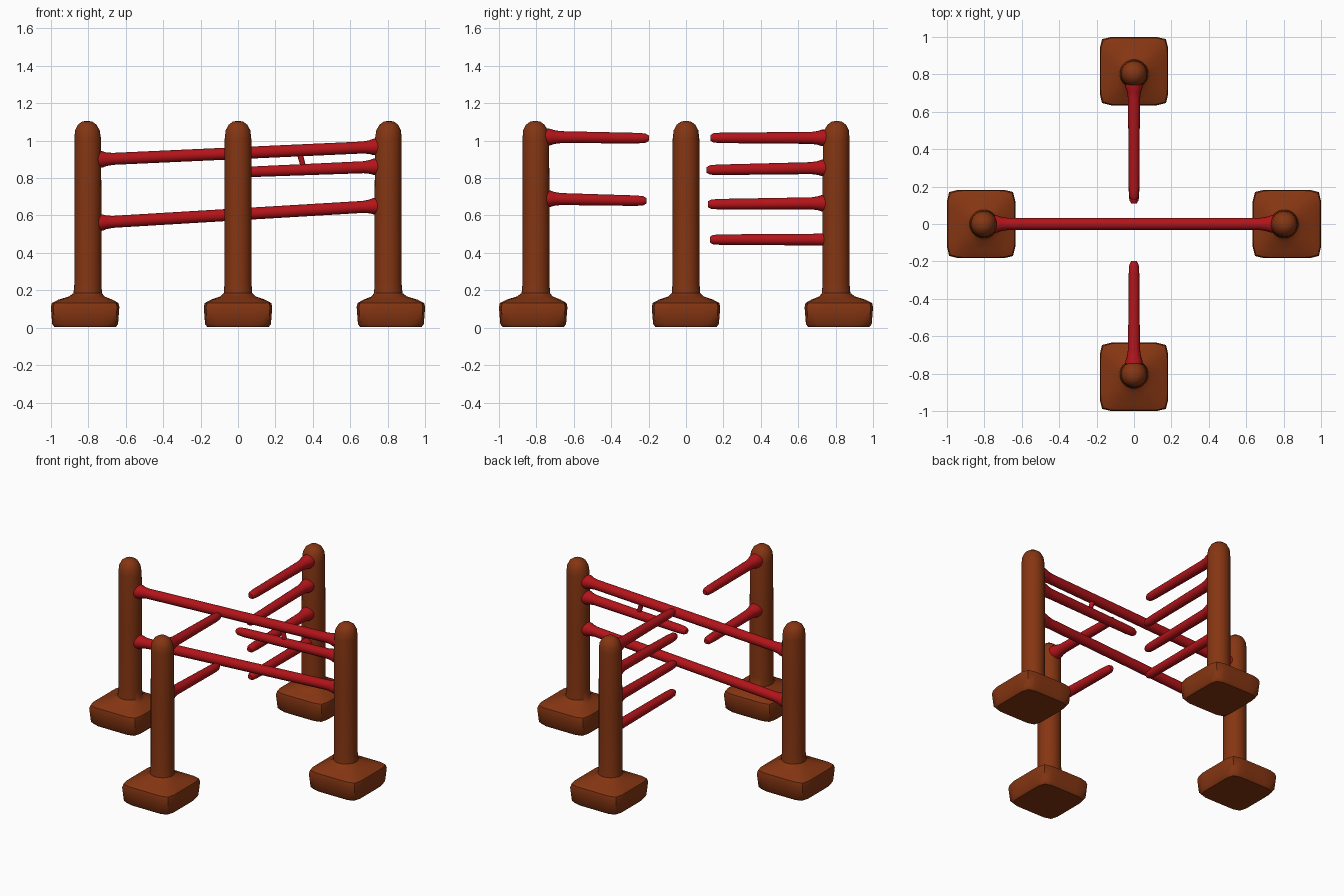
import bpy, bmesh, math
from mathutils import Vector

if "Cube" in bpy.data.objects:
    bpy.data.objects.remove(bpy.data.objects["Cube"])


def material(name, col):
    m = bpy.data.materials.new(name)
    m.diffuse_color = (*col, 1)
    m.use_nodes = True
    m.node_tree.nodes["Principled BSDF"].inputs["Base Color"].default_value = m.diffuse_color
    return m


BROWN = material("brown wood", (0.235, 0.036, 0.006))
RED = material("red paint", (0.45, 0.007, 0.010))


def loft(name, rings, mat):
    """Skin a list of equal-length point rings and cap both ends."""
    bm = bmesh.new()
    vs = [[bm.verts.new(p) for p in r] for r in rings]
    n = len(vs[0])
    for a, b in zip(vs, vs[1:]):
        for i in range(n):
            j = (i + 1) % n
            bm.faces.new((a[i], a[j], b[j], b[i]))
    bm.faces.new(vs[0][::-1])
    bm.faces.new(vs[-1])
    bmesh.ops.recalc_face_normals(bm, faces=bm.faces)
    me = bpy.data.meshes.new(name)
    bm.to_mesh(me)
    bm.free()
    me.materials.append(mat)
    ob = bpy.data.objects.new(name, me)
    bpy.context.collection.objects.link(ob)
    bpy.context.view_layer.objects.active = ob
    ob.select_set(True)
    bpy.ops.object.shade_smooth_by_angle(angle=math.radians(42))
    ob.select_set(False)
    return ob


# Post profile: height, half width, squareness exponent, distance from centre
POST = [(0.005, 0.165, 8, 0.817), (0.02, 0.176, 9, 0.817), (0.11, 0.183, 10, 0.817),
        (0.132, 0.178, 9, 0.817), (0.15, 0.145, 6, 0.815), (0.167, 0.095, 3, 0.808),
        (0.185, 0.076, 2, 0.803), (0.24, 0.072, 2, 0.802), (0.65, 0.072, 2, 0.802),
        (1.01, 0.071, 2, 0.803), (1.055, 0.066, 2, 0.805), (1.085, 0.050, 2, 0.806),
        (1.101, 0.028, 2, 0.806), (1.105, 0.010, 2, 0.806)]


def post(name, d):
    d = Vector((d[0], d[1], 0))
    rings = []
    for z, r, e, off in POST:
        ring = []
        for i in range(32):
            t = 2 * math.pi * i / 32
            c, s = math.cos(t), math.sin(t)
            k = r * (abs(c) ** e + abs(s) ** e) ** (-1 / e)
            ring.append(d * off + Vector((c * k, s * k, z)))
        rings.append(ring)
    loft(name, rings, BROWN)


def bar(name, a, b, profile):
    """Round bar from a to b; profile holds (distance, radius), negative = from b."""
    a, b = Vector(a), Vector(b)
    ax = (b - a).normalized()
    side = ax.orthogonal().normalized()
    up = ax.cross(side)
    rings = []
    for s, r in profile:
        p = a + ax * s if s >= 0 else b + ax * s
        rings.append([p + r * (side * math.cos(t) + up * math.sin(t))
                      for t in (2 * math.pi * i / 16 for i in range(16))])
    loft(name, rings, mat=RED)


# Four posts with square feet
for side, d in {"left": (-1, 0), "right": (1, 0), "front": (0, -1), "back": (0, 1)}.items():
    post(side + "_post", d)

# Ends: flared where fixed to a post, tapered where free
FIXED = [(0, 0.046), (0.045, 0.044), (0.065, 0.037), (0.10, 0.032)]
FREE = [(-0.06, 0.028), (-0.02, 0.025), (-0.002, 0.015)]

# Long sloping bars between left and right posts
for n, z0, z1 in (("upper", 0.898, 0.968), ("lower", 0.56, 0.652)):
    bar(n + "_crossbar", (-0.77, 0, z0), (0.77, 0, z1),
        FIXED + [(-s - 0.001, r) for s, r in FIXED[::-1]])

# Short bar on the right post and the small link above it
bar("right_short_bar", (0.77, 0, 0.862), (-0.01, 0, 0.83), FIXED + FREE)
bar("link_peg", (0.325, 0, 0.95), (0.352, 0, 0.85), [(0, 0.016), (-0.001, 0.014)])

# Half bars on the front and back posts: side, height at post, free end y, free height
for i, (s, z0, y1, z1) in enumerate([(-1, 1.02, -0.197, 1.013), (-1, 0.69, -0.21, 0.678),
                                     (1, 1.015, 0.128, 1.015), (1, 0.855, 0.108, 0.843),
                                     (1, 0.666, 0.115, 0.66), (1, 0.471, 0.125, 0.471)]):
    bar(("front" if s < 0 else "back") + f"_half_bar_{i}",
        (0, s * 0.77, z0), (0, y1, z1),
        (FIXED if z0 > 0.5 else [(0, 0.034), (0.1, 0.031)]) + FREE)
